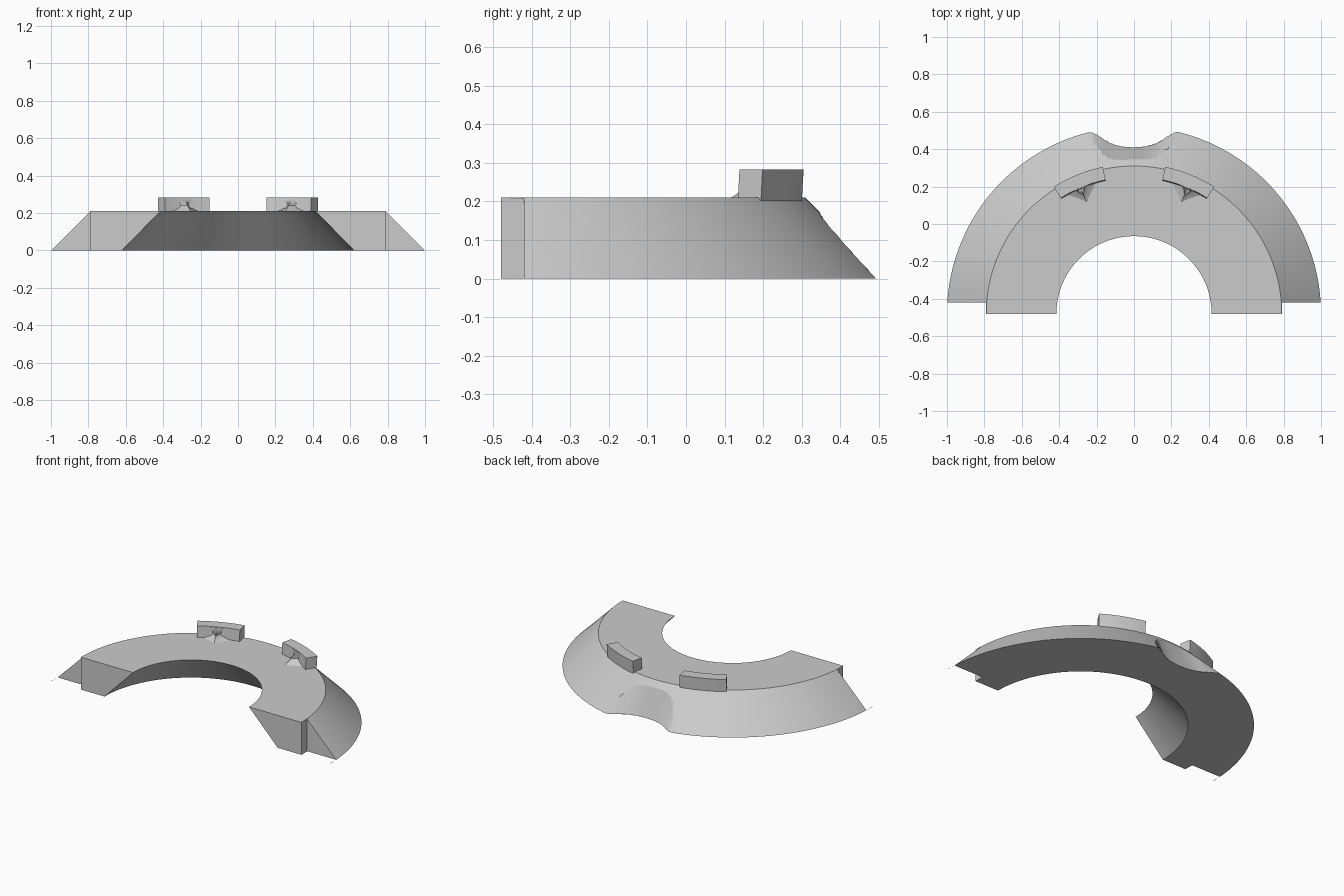
import bpy, bmesh, math

CENTER_Y = -0.48
HEIGHT = 0.21

old = bpy.data.objects.get("Cube")
if old:
    bpy.data.objects.remove(old, do_unlink=True)

grey = bpy.data.materials.new("plain_grey")
grey.use_nodes = True
grey.diffuse_color = (0.6, 0.6, 0.6, 1)
grey.node_tree.nodes["Principled BSDF"].inputs["Base Color"].default_value = (0.6, 0.6, 0.6, 1)


def polar(r, angle, z):
    return (r * math.cos(angle), CENTER_Y + r * math.sin(angle), z)


def loft(name, sections):
    """Closed solid through a list of equal-length point loops."""
    bm = bmesh.new()
    rings = [[bm.verts.new(p) for p in s] for s in sections]
    n = len(rings[0])
    for a, b in zip(rings, rings[1:]):
        for i in range(n):
            j = (i + 1) % n
            bm.faces.new((a[i], a[j], b[j], b[i]))
    bm.faces.new(rings[0])
    bm.faces.new(rings[-1])
    bmesh.ops.recalc_face_normals(bm, faces=bm.faces)
    mesh = bpy.data.meshes.new(name)
    bm.to_mesh(mesh)
    bm.free()
    mesh.materials.append(grey)
    obj = bpy.data.objects.new(name, mesh)
    bpy.context.scene.collection.objects.link(obj)
    return obj


def activate(obj):
    bpy.ops.object.select_all(action="DESELECT")
    obj.select_set(True)
    bpy.context.view_layer.objects.active = obj


def smooth(obj, degrees):
    activate(obj)
    bpy.ops.object.shade_smooth_by_angle(angle=math.radians(degrees))


def cut(obj, cutter):
    mod = obj.modifiers.new("cut", "BOOLEAN")
    mod.operation = "DIFFERENCE"
    mod.solver = "EXACT"
    mod.object = cutter
    activate(obj)
    bpy.ops.object.modifier_apply(modifier=mod.name)
    bpy.data.objects.remove(cutter, do_unlink=True)


# Half ring with sloping inner and outer walls
profile = [(0.62, 0), (1.0, 0), (0.79, HEIGHT), (0.415, HEIGHT)]
steps = 96
body = loft("half_ring_body", [
    [polar(r, math.pi * i / steps, z) for r, z in profile] for i in range(steps + 1)])

# Steps at the outer corners of both ends
for side in (-1, 1):
    x0, x1 = 0.79 * side, 0.9985 * side
    corner = loft("end_cutter", [
        [(x0, y, -0.1), (x1, y, -0.1), (x1, y, 0.4), (x0, y, 0.4)] for y in (-0.6, -0.42)])
    corner.hide_render = True
    cut(body, corner)

# Scalloped hollow in the back slope
half = [(0, 0.41), (0.03, 0.411), (0.06, 0.414), (0.09, 0.421), (0.12, 0.431),
        (0.15, 0.447), (0.18, 0.467), (0.2, 0.479), (0.22, 0.489), (0.24, 0.493)]
outline = [(-x, y) for x, y in reversed(half[1:])] + half


def hollow_section(x, y):
    slope = 0.37 + 9 * x * x
    low, high = -0.05, 0.25
    return [(x, y - slope * low, low), (x, 0.8, low), (x, 0.8, high), (x, y - slope * high, high)]


hollow = loft("hollow_cutter", [hollow_section(x, y) for x, y in outline])
hollow.hide_render = True
cut(body, hollow)
smooth(body, 15)

# Two curved stop blocks, each with a pointed brace in front
for side, label in ((1, "left"), (-1, "right")):
    def around(r, degrees, z):
        return polar(r, math.radians(90 - side * degrees), z)

    block_profile = [(0.727, 0.2), (0.798, 0.2), (0.803, 0.283), (0.732, 0.283)]
    block = loft(label + "_stop_block", [
        [around(r, 12 + 20.3 * i / 10, z) for r, z in block_profile] for i in range(11)])
    smooth(block, 30)

    # Brace tapers up from a triangle on the deck, with hollowed flanks
    mid = 23
    levels = []
    for i in range(7):
        t = i / 6
        z = HEIGHT - 0.005 + 0.073 * t
        spread = 8.3 * (1 - 0.75 * math.sin(math.pi * t))
        tip = 0.64 + 0.088 * t ** 0.8
        levels.append([around(0.74, mid - spread, z), around(tip, mid, z),
                       around(0.74, mid + spread, z)])
    brace = loft(label + "_brace", levels)
    smooth(brace, 30)
